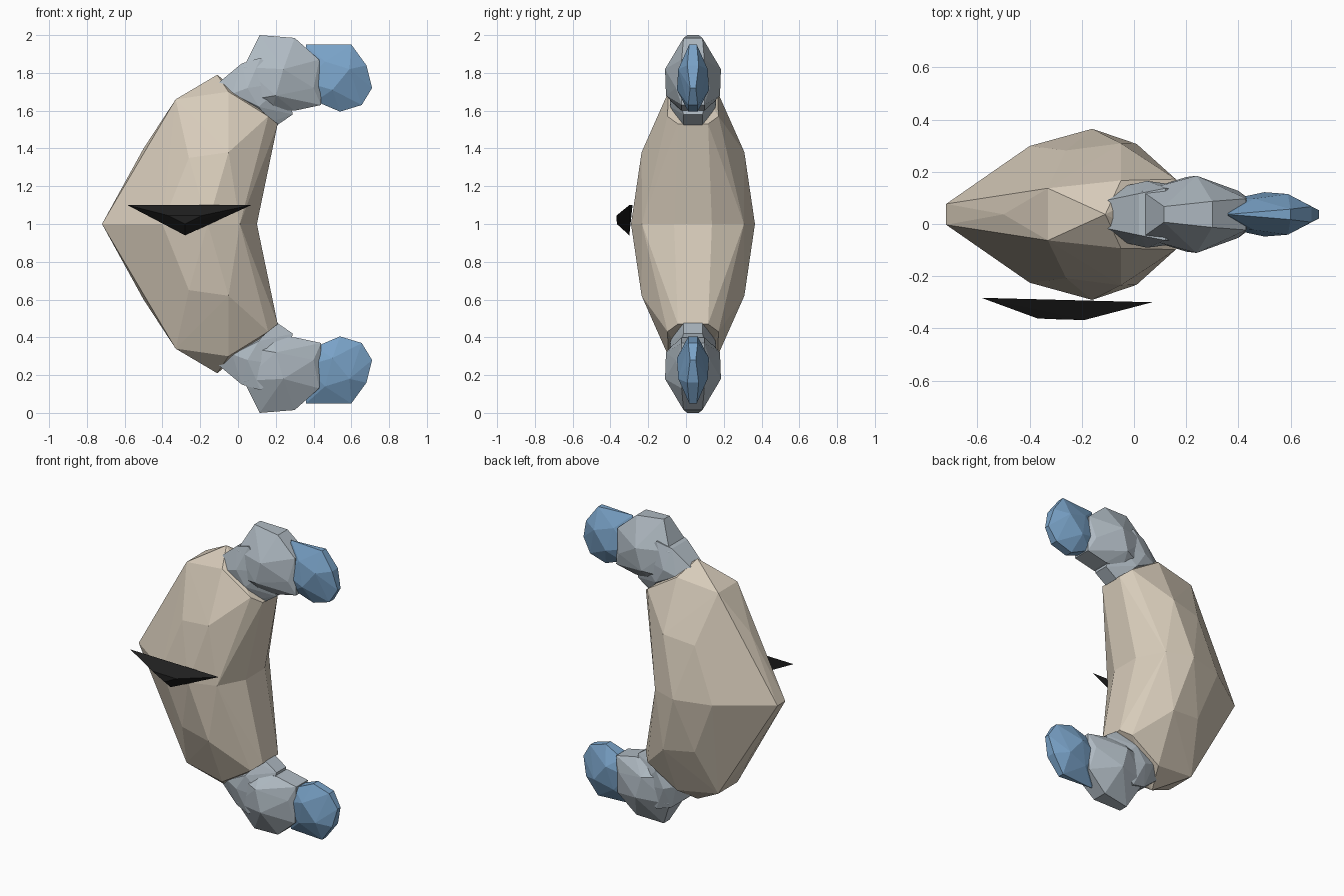
import bpy, bmesh

if "Cube" in bpy.data.objects:
    bpy.data.objects.remove(bpy.data.objects["Cube"])

CENTRE_Y = 0.037


def material(name, rgb):
    m = bpy.data.materials.new(name)
    m.diffuse_color = (*rgb, 1)
    m.use_nodes = True
    m.node_tree.nodes["Principled BSDF"].inputs["Base Color"].default_value = m.diffuse_color
    return m


TAN = material("warm tan", (0.68, 0.60, 0.49))
GREY = material("cool grey", (0.43, 0.49, 0.54))
BLUE = material("steel blue", (0.19, 0.36, 0.57))
BLACK = material("near black", (0.014, 0.014, 0.014))


def finish(bm, name, mat, y=0.0):
    bmesh.ops.remove_doubles(bm, verts=bm.verts[:], dist=0.0005)
    bmesh.ops.recalc_face_normals(bm, faces=bm.faces[:])
    me = bpy.data.meshes.new(name)
    bm.to_mesh(me)
    bm.free()
    me.materials.append(mat)
    ob = bpy.data.objects.new(name, me)
    ob.location.y = y
    bpy.context.collection.objects.link(ob)
    return ob


def hull(bm, coords):
    """Faceted convex lump around the given points."""
    vs = [bm.verts.new(c) for c in coords]
    res = bmesh.ops.convex_hull(bm, input=vs)
    loose = [v for v in vs if v.is_valid and not v.link_faces]
    bmesh.ops.delete(bm, geom=loose, context='VERTS')


def mirrored(profile, flip):
    """Points (x, z, half width) on both sides, optionally flipped about z = 1."""
    out = []
    for x, z, w in profile:
        z = 2 - z if flip else z
        out += [(x, w, z), (x, -w, z)] if w else [(x, 0, z)]
    return out


# crescent body: upper half as a hull, mirrored below, open at the seam
body = [(-0.72, 1, .04), (-0.40, 1, .262), (-0.16, 1, .328), (0.01, 1, .27), (0.10, 1, .10),
        (-0.50, 1.40, 0), (-0.26, 1.35, .245), (-0.05, 1.38, .272),
        (-0.33, 1.66, .10), (-0.11, 1.79, 0), (-0.05, 1.70, .13),
        (0.16, 1.57, .135), (0.21, 1.53, .08)]
bm = bmesh.new()
for flip in (False, True):
    hull(bm, mirrored(body, flip))
seam = [f for f in bm.faces if all(abs(v.co.z - 1) < 1e-4 for v in f.verts)]
bmesh.ops.delete(bm, geom=seam, context='FACES')
finish(bm, "crescent_body", TAN, CENTRE_Y)

# end pieces: neck, knuckle and tip at the top and the bottom
neck = [(-0.10, 1.75, .055), (0.02, 1.85, .08), (0.05, 1.72, .128), (0.11, 1.62, .12),
        (0.17, 1.54, .07), (0.21, 1.525, .05), (0.29, 1.58, .05), (0.25, 1.75, .10),
        (0.12, 1.88, .10), (-0.03, 1.69, .11)]
knuckle = [(0.115, 2.0, .03), (0.30, 1.985, .05), (0.43, 1.87, .06), (0.44, 1.63, .06),
           (0.24, 1.82, .148), (0.20, 1.68, .143), (0.03, 1.83, .09), (0.08, 1.66, .10),
           (0.18, 1.60, .07), (0.30, 1.60, .06), (0.40, 1.72, .09)]
tip = [(0.36, 1.95, 0), (0.36, 1.75, .055), (0.60, 1.95, .02), (0.68, 1.84, .03),
       (0.71, 1.72, .015), (0.655, 1.63, .025), (0.54, 1.595, .025), (0.41, 1.65, .04),
       (0.59, 1.82, .078), (0.50, 1.71, .085), (0.46, 1.86, .06)]
for flip, end in ((False, "upper"), (True, "lower")):
    for part, profile, mat in (("neck", neck, GREY), ("knuckle", knuckle, GREY), ("tip", tip, BLUE)):
        bm = bmesh.new()
        hull(bm, mirrored(profile, flip))
        finish(bm, f"{end}_{part}", mat, CENTRE_Y)

# black wedge floating in front of the body
bm = bmesh.new()
hull(bm, [(-0.585, -0.283, 1.10), (0.07, -0.30, 1.10), (-0.28, -0.30, 0.94),
          (-0.37, -0.362, 1.045), (-0.19, -0.368, 1.045), (-0.28, -0.366, 1.0)])
finish(bm, "front_wedge", BLACK)
